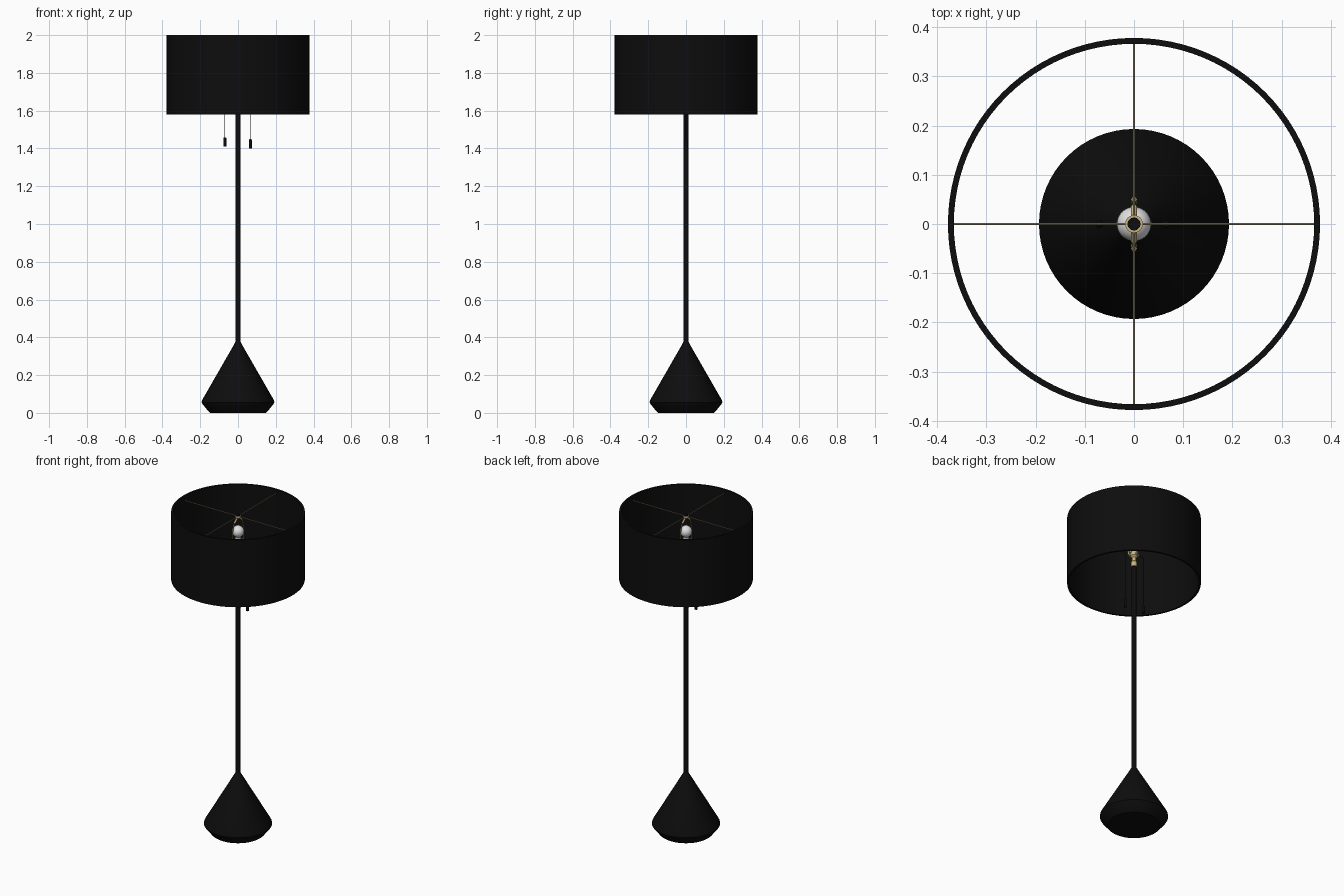
import bpy, bmesh, math
from mathutils import Vector

if "Cube" in bpy.data.objects:
    bpy.data.objects.remove(bpy.data.objects["Cube"])


def material(name, r, g, b):
    m = bpy.data.materials.new(name)
    m.diffuse_color = (r, g, b, 1)
    m.use_nodes = True
    m.node_tree.nodes["Principled BSDF"].inputs["Base Color"].default_value = m.diffuse_color
    return m


BLACK = material("matte black", 0.004, 0.004, 0.004)
BRASS = material("brass", 0.60, 0.46, 0.20)
WHITE = material("bulb white", 0.75, 0.75, 0.75)


def lathe(name, profile, mat, x=0, y=0, n=32, closed=False):
    """Spin (radius, z) points about a vertical axis; radius 0 makes a pole."""
    bm = bmesh.new()
    rings = []
    for r, z in profile:
        if r == 0:
            rings.append([bm.verts.new((x, y, z))] * n)
        else:
            rings.append([bm.verts.new((x + r * math.cos(2 * math.pi * i / n),
                                        y + r * math.sin(2 * math.pi * i / n), z)) for i in range(n)])
    pairs = list(zip(rings, rings[1:]))
    if closed:
        pairs.append((rings[-1], rings[0]))
    for a, b in pairs:
        for i in range(n):
            j = (i + 1) % n
            bm.faces.new(list(dict.fromkeys((a[i], a[j], b[j], b[i]))))
    bmesh.ops.recalc_face_normals(bm, faces=bm.faces)
    mesh = bpy.data.meshes.new(name)
    bm.to_mesh(mesh)
    bm.free()
    return finish(name, mesh, mat)


def finish(name, data, mat):
    ob = bpy.data.objects.new(name, data)
    bpy.context.collection.objects.link(ob)
    data.materials.append(mat)
    if ob.type == 'MESH':
        bpy.ops.object.select_all(action='DESELECT')
        bpy.context.view_layer.objects.active = ob
        ob.select_set(True)
        bpy.ops.object.shade_smooth_by_angle(angle=math.radians(30))
    return ob


def wire(name, points, radius, mat, smooth=False):
    """Round wire along a path."""
    cu = bpy.data.curves.new(name, 'CURVE')
    cu.dimensions = '3D'
    cu.bevel_depth = radius
    cu.bevel_resolution = 2
    cu.use_fill_caps = True
    if smooth:
        sp = cu.splines.new('BEZIER')
        sp.bezier_points.add(len(points) - 1)
        for bp, p in zip(sp.bezier_points, points):
            bp.co = p
            bp.handle_left_type = bp.handle_right_type = 'AUTO'
    else:
        sp = cu.splines.new('POLY')
        sp.points.add(len(points) - 1)
        for sv, p in zip(sp.points, points):
            sv.co = (*p, 1)
    return finish(name, cu, mat)


# weighted cone base and pole
lathe("base", [(0, 0), (0.147, 0), (0.154, 0.005), (0.188, 0.047), (0.193, 0.056), (0.191, 0.066),
               (0.022, 0.36), (0.0145, 0.375), (0, 0.375)], BLACK, n=64)
lathe("pole", [(0, 0.36), (0.0145, 0.36), (0.0145, 1.70), (0, 1.70)], BLACK)

# drum shade, open at both ends
lathe("shade", [(0.378, 1.58), (0.378, 2.0), (0.366, 2.0), (0.366, 1.58)], BLACK, n=96, closed=True)

# lamp holder and bulb
lathe("socket", [(0, 1.685), (0.018, 1.685), (0.018, 1.715), (0.012, 1.72), (0.012, 1.745),
                 (0.022, 1.755), (0.022, 1.825), (0.019, 1.83), (0, 1.83)], BRASS)
bulb = [(0.035 * math.cos(a), 1.878 + 0.035 * math.sin(a))
        for a in (math.radians(-60 + 15 * i) for i in range(10))]
lathe("bulb", [(0, 1.825), (0.015, 1.825)] + bulb + [(0, 1.913)], WHITE)

# harp that carries the shade, with its saddle and sleeves
side = [(0.025, 1.765), (0.045, 1.785), (0.055, 1.85), (0.048, 1.91), (0.025, 1.953)]
path = [(0, -y, z) for y, z in side] + [(0, 0, 1.965)] + [(0, y, z) for y, z in reversed(side)]
wire("harp", path, 0.003, BRASS, smooth=True)
wire("harp_saddle", [(0, -0.032, 1.765), (0, 0.032, 1.765)], 0.007, BRASS)
for s, label in ((-1, "front"), (1, "back")):
    wire("harp_sleeve_" + label, [(0, s * 0.043, 1.783), (0, s * 0.05, 1.815)], 0.006, BRASS)
    wire("harp_shoulder_" + label, [(0, s * 0.012, 1.962), (0, s * 0.036, 1.94)], 0.006, BRASS)

# spider arms, washer and finial
for i in range(4):
    d = Vector((math.cos(i * math.pi / 2), math.sin(i * math.pi / 2), 0))
    wire(f"spider_arm_{i + 1}", [d * 0.012 + Vector((0, 0, 1.972)), d * 0.368 + Vector((0, 0, 1.972))],
         0.002, BRASS)
lathe("spider_washer", [(0, 1.966), (0.018, 1.966), (0.018, 1.977), (0, 1.977)], BRASS)
lathe("finial", [(0, 1.976), (0.013, 1.976), (0.013, 1.983), (0, 1.983)], BLACK)

# two pull switches with hanging cords
for x, z, label in ((-0.07, 1.41, "left"), (0.065, 1.40, "right")):
    s = math.copysign(1, x)
    wire("switch_arm_" + label, [(s * 0.015, 0, 1.775), (s * 0.036, 0, 1.775)], 0.006, BRASS)
    wire("cord_" + label, [(s * 0.034, 0, 1.775), (x - s * 0.006, 0, 1.773), (x, 0, 1.764), (x, 0, z + 0.045)],
         0.0014, BLACK)
    lathe("pull_" + label, [(0, z), (0.008, z), (0.008, z + 0.044), (0.005, z + 0.049), (0, z + 0.049)],
          BLACK, x=x, n=16)
